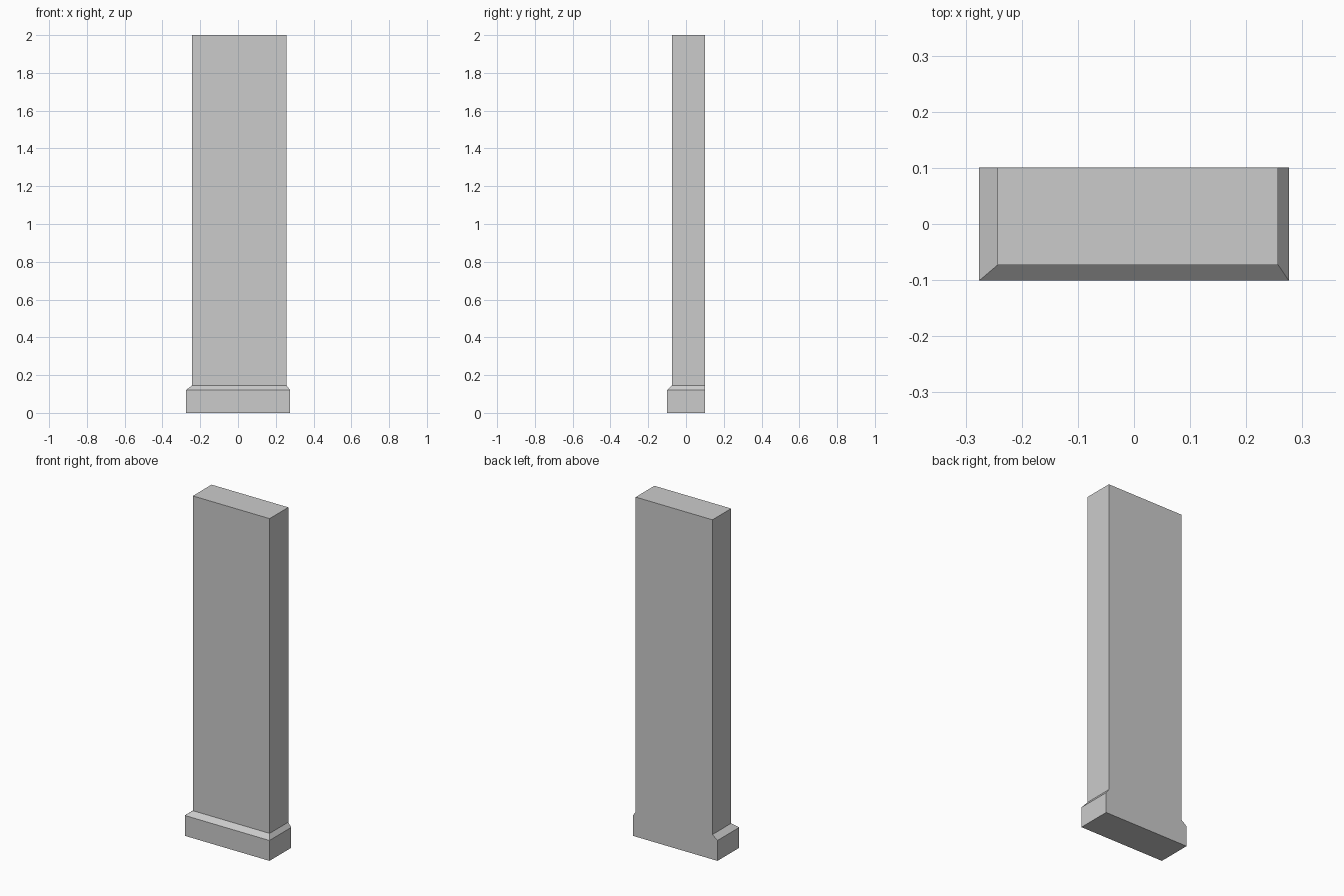
import bpy
import bmesh

if "Cube" in bpy.data.objects:
    bpy.data.objects.remove(bpy.data.objects["Cube"])

BACK = 0.101  # flat back plane shared by plinth and shaft

# Levels from the ground up: left x, right x, front y, height
LEVELS = [
    (-0.276, 0.276, -0.101, 0.0),    # plinth bottom
    (-0.276, 0.276, -0.101, 0.12),   # plinth top edge
    (-0.243, 0.257, -0.073, 0.146),  # chamfer meets shaft
    (-0.243, 0.257, -0.073, 2.0),    # shaft top
]


def ring(bm, left, right, front, z):
    corners = [(left, front), (right, front), (right, BACK), (left, BACK)]
    return [bm.verts.new((x, y, z)) for x, y in corners]


# Wall pilaster: plinth, chamfer and shaft lofted as one closed body
bm = bmesh.new()
rings = [ring(bm, *level) for level in LEVELS]
for low, high in zip(rings, rings[1:]):
    for i in range(4):
        j = (i + 1) % 4
        bm.faces.new((low[i], low[j], high[j], high[i]))
bm.faces.new(rings[0][::-1])
bm.faces.new(rings[-1])

mesh = bpy.data.meshes.new("pilaster")
bm.to_mesh(mesh)
bm.free()
bpy.context.collection.objects.link(bpy.data.objects.new("pilaster", mesh))
